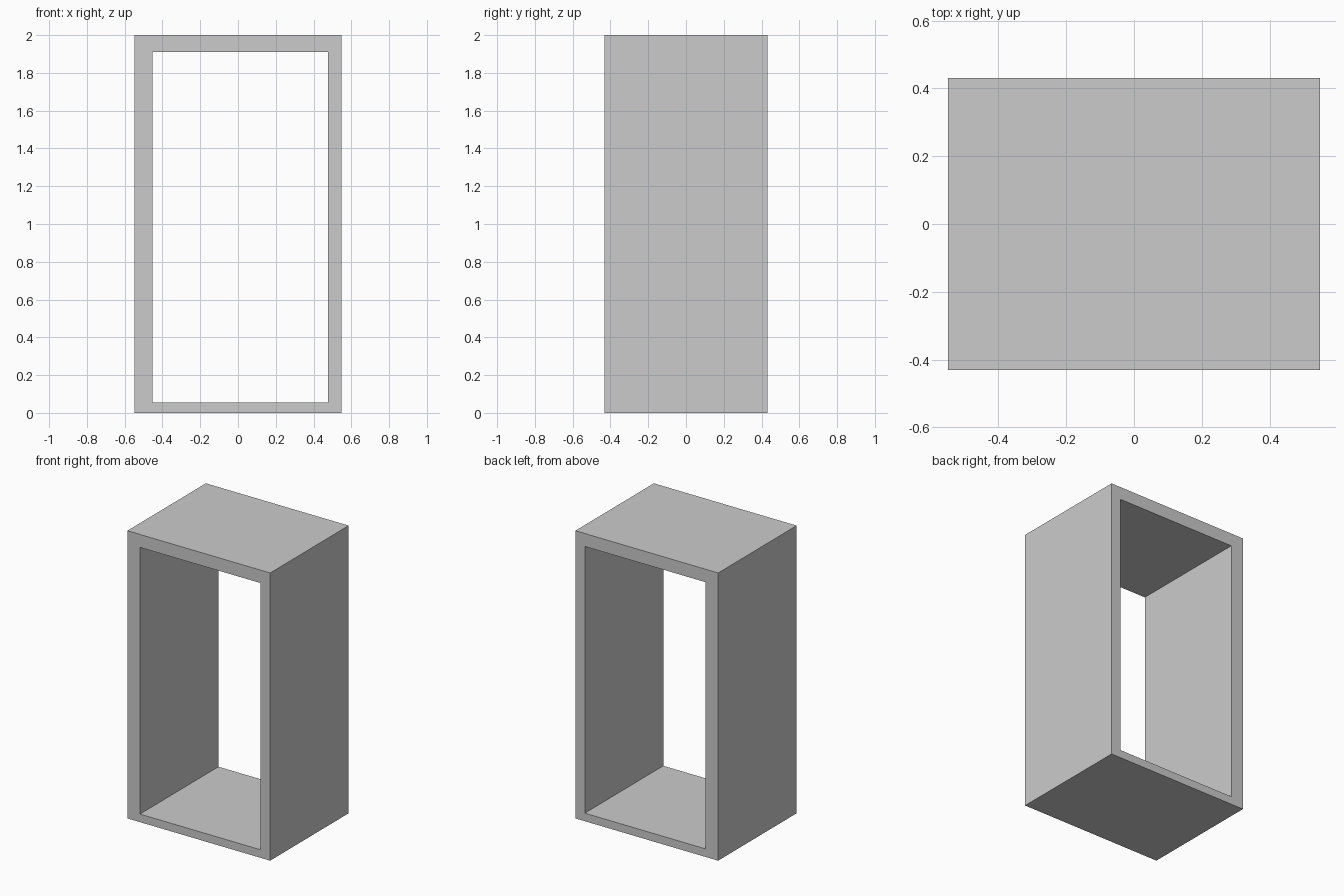
import bpy, bmesh

if "Cube" in bpy.data.objects:
    bpy.data.objects.remove(bpy.data.objects["Cube"])

HALF_DEPTH = 0.431


def loop(bm, x0, x1, z0, z1, y):
    return [bm.verts.new((x, y, z)) for x, z in ((x0, z0), (x1, z0), (x1, z1), (x0, z1))]


# Open box frame: outer and inner rectangles, at front and back
bm = bmesh.new()
outer = (-0.549, 0.549, 0.0, 2.0)
inner = (-0.452, 0.476, 0.056, 1.91)
of, ob = (loop(bm, *outer, y) for y in (-HALF_DEPTH, HALF_DEPTH))
nf, nb = (loop(bm, *inner, y) for y in (-HALF_DEPTH, HALF_DEPTH))

# Join the loops in a ring: outside, back rim, inside, front rim
for a, b in ((of, ob), (ob, nb), (nb, nf), (nf, of)):
    for i in range(4):
        j = (i + 1) % 4
        bm.faces.new((a[i], a[j], b[j], b[i]))
bmesh.ops.recalc_face_normals(bm, faces=bm.faces)

mesh = bpy.data.meshes.new("open_box_frame")
bm.to_mesh(mesh)
bm.free()
bpy.context.collection.objects.link(bpy.data.objects.new("open_box_frame", mesh))
